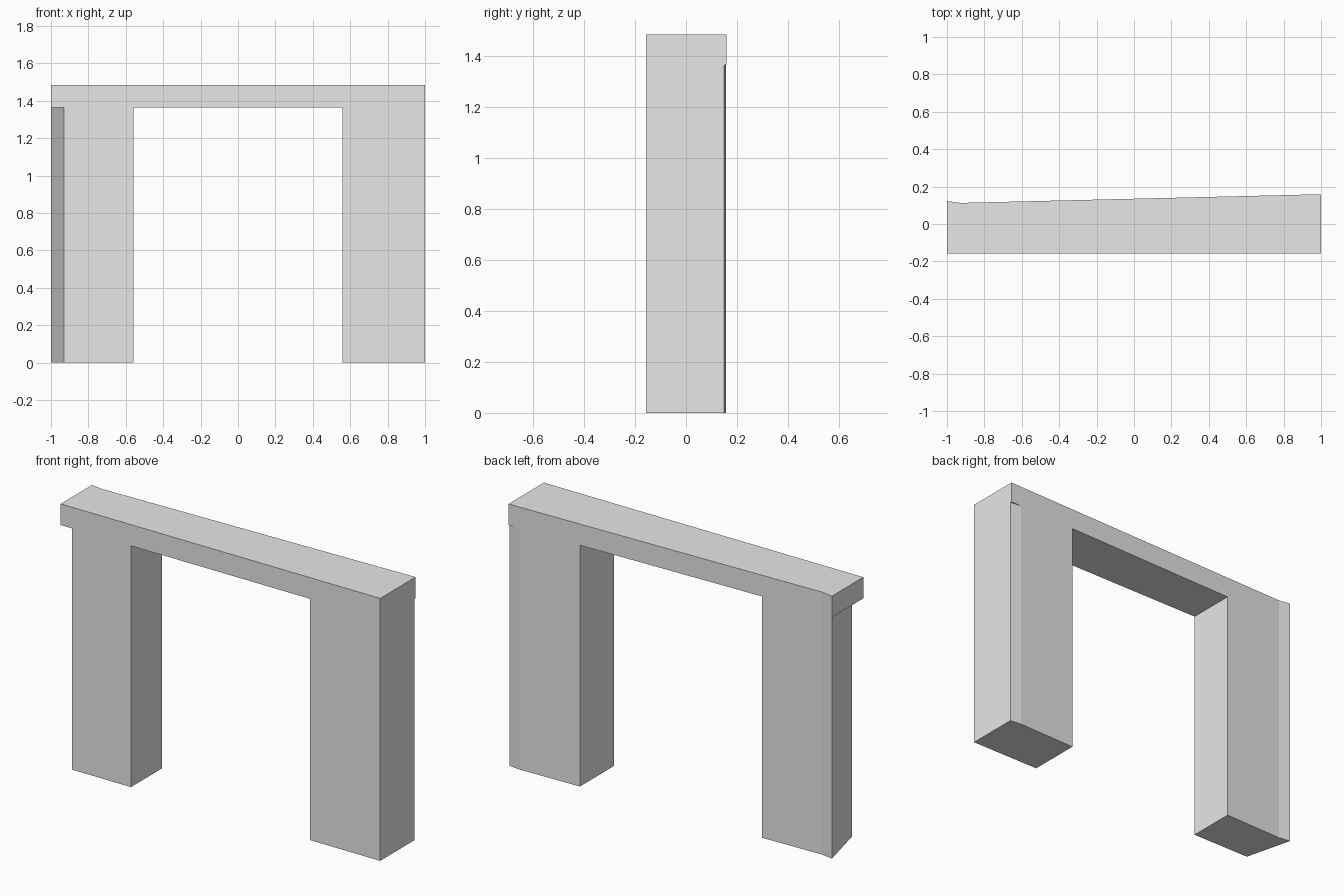
import bpy
import bmesh

cube = bpy.data.objects.get("Cube")
if cube:
    bpy.data.objects.remove(cube, do_unlink=True)

grey = bpy.data.materials.new("plain_grey")
grey.use_nodes = True
grey.diffuse_color = (0.8, 0.8, 0.8, 1)
grey.node_tree.nodes["Principled BSDF"].inputs["Base Color"].default_value = (0.8, 0.8, 0.8, 1)

LINTEL_BOTTOM, TOP = 1.365, 1.485
FRONT, BEND, INNER = -0.157, 0.93, 0.56


def back(x):
    """Depth of the slanting rear face at x."""
    return 0.135 + 0.024 * x


def prism(name, outline, z0, z1):
    """Extrude a plan outline (counter-clockwise) from z0 up to z1."""
    bm = bmesh.new()
    base = bm.faces.new([bm.verts.new((x, y, z0)) for x, y in outline])
    raised = bmesh.ops.extrude_face_region(bm, geom=[base], use_keep_orig=True)["geom"]
    for v in raised:
        if isinstance(v, bmesh.types.BMVert):
            v.co.z = z1
    bmesh.ops.recalc_face_normals(bm, faces=bm.faces)
    mesh = bpy.data.meshes.new(name)
    bm.to_mesh(mesh)
    bm.free()
    mesh.materials.append(grey)
    obj = bpy.data.objects.new(name, mesh)
    bpy.context.collection.objects.link(obj)
    return obj


# Lintel across the full width, with a small kink at the rear of one end
prism("lintel", [(-1, FRONT), (1, FRONT), (1, back(1)),
                 (-BEND, back(-BEND)), (-1, 0.123)], LINTEL_BOTTOM, TOP)

# Leg with an angled outer side, set back under the lintel
prism("right_leg", [(-BEND, FRONT), (-INNER, FRONT), (-INNER, back(-INNER)),
                    (-BEND, back(-BEND)), (-1, 0.123)], 0, LINTEL_BOTTOM)

# Square leg with a slightly shaved rear corner
prism("left_leg", [(INNER, FRONT), (1, FRONT), (1, 0.15),
                   (BEND, back(BEND)), (INNER, back(INNER))], 0, LINTEL_BOTTOM)
